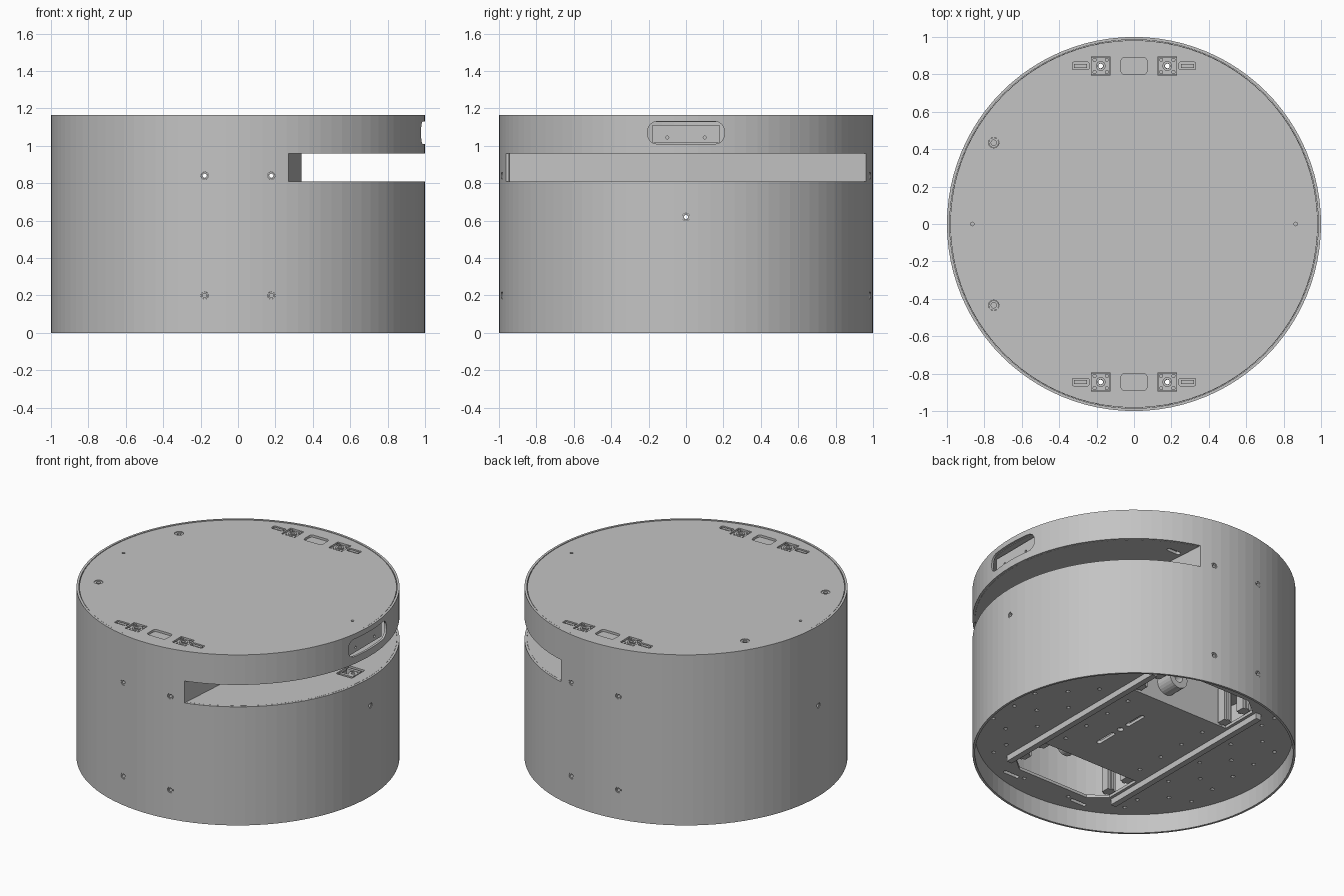
import bpy, bmesh, math
from mathutils import Matrix, Vector

cube = bpy.data.objects.get("Cube")
if cube:
    bpy.data.objects.remove(cube, do_unlink=True)

GREY = (0.55, 0.55, 0.55, 1)
mat = bpy.data.materials.new("plain grey")
mat.use_nodes = True
mat.diffuse_color = GREY
mat.node_tree.nodes["Principled BSDF"].inputs["Base Color"].default_value = GREY

H = 1.165            # overall height
WALL = 0.985         # inside radius of the shell
SLOT = (0.81, 0.96)  # sensor slot floor and ceiling
PLATE = 0.13         # underside of base plate


def finish(name, bm, matrix=None):
    if matrix:
        bm.transform(matrix)
    bmesh.ops.recalc_face_normals(bm, faces=bm.faces[:])
    me = bpy.data.meshes.new(name)
    bm.to_mesh(me)
    bm.free()
    me.materials.append(mat)
    ob = bpy.data.objects.new(name, me)
    bpy.context.collection.objects.link(ob)
    return ob


def prism(name, pts, z0, z1, matrix=None):
    bm = bmesh.new()
    face = bm.faces.new([bm.verts.new((x, y, z0)) for x, y in pts])
    new = bmesh.ops.extrude_face_region(bm, geom=[face])["geom"]
    bmesh.ops.translate(bm, vec=(0, 0, z1 - z0),
                        verts=[v for v in new if isinstance(v, bmesh.types.BMVert)])
    return finish(name, bm, matrix)


def circle(r, n=16, cx=0, cy=0):
    return [(cx + r * math.cos(2 * math.pi * i / n), cy + r * math.sin(2 * math.pi * i / n))
            for i in range(n)]


def rounded(w, h, r, cx=0, cy=0, n=4):
    pts = []
    for q, (sx, sy) in enumerate(((1, 1), (-1, 1), (-1, -1), (1, -1))):
        for i in range(n + 1):
            a = math.pi / 2 * (q + i / n)
            pts.append((cx + sx * (w / 2 - r) + r * math.cos(a),
                        cy + sy * (h / 2 - r) + r * math.sin(a)))
    return pts


def box(name, x, y, z):
    return prism(name, [(x[0], y[0]), (x[1], y[0]), (x[1], y[1]), (x[0], y[1])], *z)


def tube(name, outer, inner, z0, z1, n=16, matrix=None):
    bm = bmesh.new()
    rings = [[bm.verts.new((x, y, z)) for x, y in circle(r, n)]
             for r, z in ((outer, z0), (outer, z1), (inner, z1), (inner, z0))]
    for k in range(4):
        a, b = rings[k], rings[(k + 1) % 4]
        for i in range(n):
            j = (i + 1) % n
            bm.faces.new((a[i], a[j], b[j], b[i]))
    return finish(name, bm, matrix)


def cut(target, cutters):
    """Subtract all cutters from the target, then remove them."""
    bm = bmesh.new()
    for c in cutters:
        bm.from_mesh(c.data)
        bpy.data.objects.remove(c, do_unlink=True)
    tool = finish("cutter", bm)
    tool.hide_render = True
    mod = target.modifiers.new("cut", "BOOLEAN")
    mod.operation, mod.solver, mod.object = "DIFFERENCE", "EXACT", tool
    bpy.context.view_layer.objects.active = target
    bpy.ops.object.modifier_apply(modifier=mod.name)
    bpy.data.objects.remove(tool, do_unlink=True)


def outward(direction, at):
    """Matrix turning local z to a horizontal direction, local y staying up."""
    z = Vector(direction)
    y = Vector((0, 0, 1))
    x = y.cross(z)
    return Matrix.Translation(at) @ Matrix((x, y, z)).transposed().to_4x4()


# Outer shell with sensor slot, handle opening and screw holes
shell = tube("outer_shell", 1, WALL, 0, H, 96)
screws = [((0, s, 0), (x, s * 0.984, z)) for s in (-1, 1) for x in (-0.178, 0.178) for z in (0.2, 0.84)]
screws += [((s, 0, 0), (s, 0, 0.62)) for s in (-1, 1)]
cutters = [prism("hole", circle(0.02), -0.06, 0.06, outward(d, p)) for d, p in screws]
wedge = [(0.34, 0), (0.26, -1.1), (1.2, -1.1), (1.2, 1.1), (0.26, 1.1)]
cutters.append(prism("slot", wedge, *SLOT))
cutters.append(prism("handle", rounded(0.41, 0.12, 0.05), -0.1, 0.1, outward((1, 0, 0), (1, 0, 1.07))))
cut(shell, cutters)
for d, p in screws:
    tube("screw_ring", 0.019, 0.011, -0.03, -0.004, matrix=outward(d, p))

# Handle recess panel
panel = box("handle_panel", (0.93, 0.96), (-0.18, 0.18), (1.015, 1.11))
cut(panel, [prism("dot", circle(0.008, 12), -0.02, 0.02, outward((1, 0, 0), (0.96, y, 1.045)))
            for y in (-0.1, 0.1)])

# Sensor bay: floor, ceiling and shallow V-shaped back wall
through = [(x, y) for x in (-0.178, 0.178) for y in (-0.845, 0.845)]
floor = prism("bay_floor", circle(WALL - 0.001, 96), SLOT[0] - 0.02, SLOT[0])
cut(floor, [prism("hole", circle(0.014, 12, x, y), 0.7, 0.9) for x, y in through]
    + [box("mount_hole", (0.79, 0.91), (-0.07, 0.07), (0.7, 0.9))])
ceiling = prism("bay_ceiling", circle(WALL - 0.001, 96), SLOT[1], SLOT[1] + 0.02)
cut(ceiling, [prism("hole", circle(0.014, 12, x, y), 0.9, 1.1) for x, y in through]
    + [prism("groove", rounded(0.1, 0.03, 0.014, x, y), 0.9, 1.1)
       for x in (-0.35, 0.35) for y in (-0.8, 0.8)])
prism("bay_back_wall", [(0.34, 0), (0.27, -0.945), (0.25, -0.945), (0.32, 0),
                        (0.25, 0.945), (0.27, 0.945)], *SLOT)

# Small mount sunk into the bay floor
for s in (-1, 1):
    box("mount_cheek", (0.8, 0.9), sorted((s * 0.03, s * 0.05)), (0.74, 0.808))
tube("mount_eye", 0.03, 0.012, 0.79, 0.806, matrix=Matrix.Translation((0.87, 0, 0)))

# Lid with shallow latch pockets and holes
TOP = H - 0.002
lid = prism("lid", circle(WALL - 0.003, 90), TOP - 0.035, TOP)
low, high = TOP - 0.015, TOP + 0.1
cutters = [prism("hole", circle(0.01, 12, x, 0), 1, high) for x in (-0.865, 0.865)]
cutters += [prism("hole", circle(0.028, 20, -0.75, y), 1, high) for y in (-0.435, 0.435)]
for y in (-0.845, 0.845):
    cutters.append(prism("pocket", rounded(0.14, 0.09, 0.02, 0, y), low, high))
    for s in (-1, 1):
        cutters.append(box("pocket", (s * 0.178 - 0.05, s * 0.178 + 0.05), (y - 0.05, y + 0.05), (1, high)))
        cutters.append(prism("pocket", rounded(0.09, 0.04, 0.008, s * 0.285, y), low, high))
cut(lid, cutters)
for y in (-0.435, 0.435):
    tube("lid_bushing", 0.027, 0.014, TOP - 0.035, TOP - 0.004, 20, Matrix.Translation((-0.75, y, 0)))

# Latch blocks sitting in the lid pockets
for x, y in through:
    block = box("latch_block", (x - 0.048, x + 0.048), (y - 0.048, y + 0.048), (TOP - 0.035, TOP - 0.012))
    cut(block, [prism("hole", circle(0.013, 12, x, y), 1, high)])
    tube("latch_collar", 0.026, 0.014, TOP - 0.013, TOP - 0.003, matrix=Matrix.Translation((x, y, 0)))
    for i in (-1, 1):
        for j in (-1, 1):
            prism("latch_screw", circle(0.011, 10, x + i * 0.033, y + j * 0.033), TOP - 0.013, TOP - 0.003)
for y in (-0.845, 0.845):
    for s in (-1, 1):
        box("latch_bar", (s * 0.285 - 0.035, s * 0.285 + 0.035), (y - 0.01, y + 0.01), (low - 0.002, TOP - 0.003))

# Base plate with two drive openings, slots and mounting holes
base = prism("base_plate", circle(WALL - 0.001, 96), PLATE, PLATE + 0.02)
cutters = []
for s in (-1, 1):
    cutters.append(prism("opening", [(-0.38, s * 0.43), (0.38, s * 0.43), (0.38, s * 0.69),
                                     (0.27, s * 0.78), (-0.27, s * 0.78), (-0.38, s * 0.69)], 0, 0.3))
    cutters.append(prism("slot", rounded(0.03, 0.16, 0.014, 0.11, s * 0.14), 0, 0.3))
    for x in (-0.27, 0.27):
        cutters.append(prism("slot", rounded(0.12, 0.025, 0.012, x, s * 0.86), 0, 0.3))
    for x, ys in ((0.53, (0, 0.3, 0.6, 0.72)), (0.66, (0.15, 0.45)), (0.8, (0, 0.2, 0.4)), (0.3, (0.1, 0.3))):
        for y in {y * t for y in ys for t in (-1, 1)}:
            cutters.append(prism("hole", circle(0.013, 10, s * x, y), 0, 0.3))
for x, y in through:
    cutters.append(prism("hole", circle(0.013, 10, x, y), 0, 0.3))
cutters.append(prism("hole", circle(0.02, 12, 0.11, 0), 0, 0.3))
cut(base, cutters)

# Frame rails under the base and the drive supports above it
for s in (-1, 1):
    box("frame_rail", (s * 0.42 - 0.02, s * 0.42 + 0.02), (-0.7, 0.7), (PLATE - 0.04, PLATE))
    box("drive_bracket", (-0.38, 0.38), sorted((s * 0.41, s * 0.43)), (PLATE + 0.02, 0.45))
    tube("motor_hub", 0.07, 0.03, 0, 0.12, 24, outward((0, s, 0), (0.1, s * 0.43, 0.26)))
    box("motor_mount", (0, 0.2), sorted((s * 0.5, s * 0.52)), (0.33, 0.45))
    box("drive_deck", (-0.4, 0.4), sorted((s * 0.41, s * 0.8)), (0.45, 0.47))
    for x in (-0.34, 0.34):
        for y in (0.47, 0.65):
            box("support_post", (x - 0.03, x + 0.03), (s * y - 0.03, s * y + 0.03), (PLATE + 0.01, 0.45))
            box("post_rib", (x - 0.01, x + 0.01), (s * y - 0.04, s * y + 0.04), (PLATE + 0.01, 0.45))
